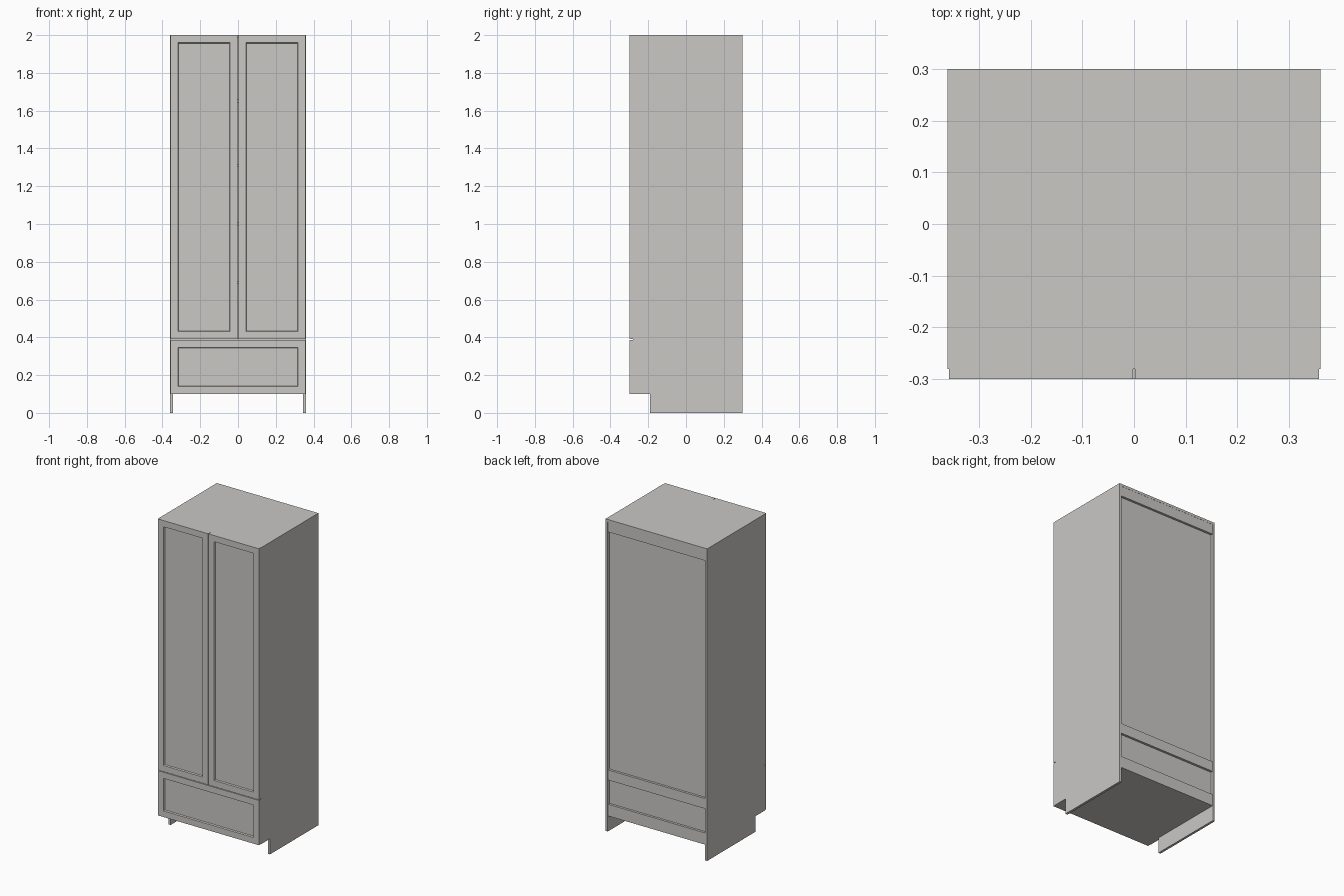
import bpy, bmesh

if "Cube" in bpy.data.objects:
    bpy.data.objects.remove(bpy.data.objects["Cube"])

mat = bpy.data.materials.new("warm_light_grey")
mat.diffuse_color = (0.59, 0.58, 0.56, 1)
mat.use_nodes = True
mat.node_tree.nodes["Principled BSDF"].inputs["Base Color"].default_value = mat.diffuse_color


def finish(bm, name):
    bmesh.ops.recalc_face_normals(bm, faces=bm.faces)
    me = bpy.data.meshes.new(name)
    bm.to_mesh(me)
    bm.free()
    me.materials.append(mat)
    ob = bpy.data.objects.new(name, me)
    bpy.context.collection.objects.link(ob)
    return ob


def make_box(x0, x1, y0, y1, z0, z1):
    bm = bmesh.new()
    bmesh.ops.create_cube(bm, size=1)
    for v in bm.verts:
        v.co.x = x1 if v.co.x > 0 else x0
        v.co.y = y1 if v.co.y > 0 else y0
        v.co.z = z1 if v.co.z > 0 else z0
    return bm


def box(name, *dims):
    return finish(make_box(*dims), name)


def shaker_front(name, x0, x1, z0, z1):
    # slab with a recessed centre panel on its front face
    bm = make_box(x0, x1, -0.30, -0.28, z0, z1)
    bm.normal_update()
    front = [f for f in bm.faces if f.normal.y < -0.9]
    bmesh.ops.inset_region(bm, faces=front, thickness=0.056)
    panel = bmesh.ops.extrude_discrete_faces(bm, faces=front)["faces"]
    cx, cz = (x0 + x1) / 2, (z0 + z1) / 2
    for v in panel[0].verts:
        v.co.y += 0.008
        v.co.x += 0.004 if v.co.x < cx else -0.004
        v.co.z += 0.004 if v.co.z < cz else -0.004
    return finish(bm, name)


def side_panel(name, x0, x1):
    # board with a toe-kick notch at the lower front
    profile = [(-0.19, 0), (0.30, 0), (0.30, 2), (-0.28, 2), (-0.28, 0.10), (-0.19, 0.10)]
    bm = bmesh.new()
    face = bm.faces.new([bm.verts.new((x0, y, z)) for y, z in profile])
    res = bmesh.ops.extrude_face_region(bm, geom=[face])
    for v in res["geom"]:
        if isinstance(v, bmesh.types.BMVert):
            v.co.x = x1
    return finish(bm, name)


# Carcass sides
side_panel("left_side_panel", -0.36, -0.345)
side_panel("right_side_panel", 0.345, 0.36)

# Carcass boards
W = 0.345
box("top_panel", -W, W, -0.28, 0.30, 1.984, 2.0)
box("bottom_panel", -W, W, -0.28, 0.283, 0.10, 0.116)
box("divider_shelf", -W, W, -0.28, 0.283, 0.38, 0.396)
for i, z in enumerate((0.69, 1.0, 1.31, 1.65)):
    box(f"shelf_{i + 1}", -W, W, -0.26, 0.283, z - 0.008, z + 0.008)

# Back panel and rails
box("back_panel", -W, W, 0.278, 0.284, 0.10, 1.99)
for name, z0, z1 in (("top", 1.92, 1.984), ("middle", 0.33, 0.395), ("bottom", 0.10, 0.175)):
    box(f"back_{name}_rail", -W, W, 0.284, 0.299, z0, z1)

# Doors and drawer front
shaker_front("left_door", -0.358, -0.002, 0.391, 2.0)
shaker_front("right_door", 0.002, 0.358, 0.391, 2.0)
shaker_front("drawer_front", -0.358, 0.358, 0.10, 0.387)
